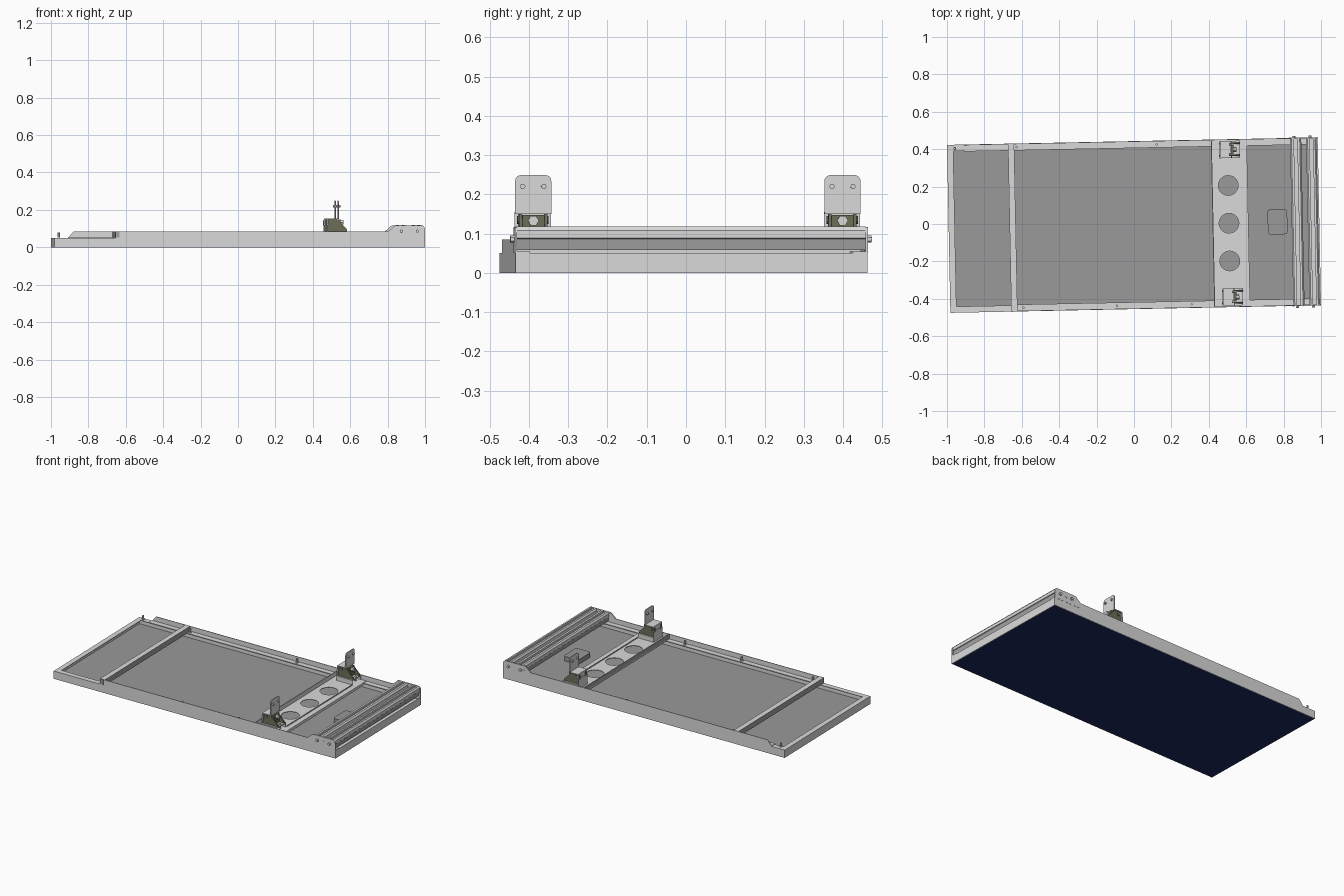
import bpy, bmesh, math
from mathutils import Matrix, Vector

if "Cube" in bpy.data.objects:
    bpy.data.objects.remove(bpy.data.objects["Cube"])

# The whole assembly is turned slightly about z
PLACE = Matrix.Translation((0, -0.006, 0)) @ Matrix.Rotation(0.0202, 4, 'Z')
L, W = 0.991, 0.449          # half length, half width
T = 0.004                    # sheet thickness


def mat(name, c):
    m = bpy.data.materials.new(name)
    m.diffuse_color = (*c, 1)
    m.use_nodes = True
    m.node_tree.nodes["Principled BSDF"].inputs["Base Color"].default_value = m.diffuse_color
    return m


METAL = mat("light_metal", (0.70, 0.70, 0.70))
BACK = mat("grey_backsheet", (0.32, 0.32, 0.32))
GREY = mat("mid_grey_metal", (0.36, 0.36, 0.36))
NAVY = mat("navy_glass", (0.013, 0.020, 0.115))
OLIVE = mat("olive_hinge", (0.15, 0.16, 0.10))


def finish(name, bm, m):
    bmesh.ops.recalc_face_normals(bm, faces=bm.faces)
    me = bpy.data.meshes.new(name)
    bm.to_mesh(me)
    bm.free()
    me.transform(PLACE)
    me.materials.append(m)
    ob = bpy.data.objects.new(name, me)
    bpy.context.collection.objects.link(ob)
    return ob


def second_colour(ob, m, rule):
    """Give a second material to the faces that meet a rule."""
    ob.data.materials.append(m)
    for p in ob.data.polygons:
        if rule(p):
            p.material_index = 1


def boxes(name, m, *spans):
    """One object from boxes given as (x0, x1, y0, y1, z0, z1)."""
    bm = bmesh.new()
    for x0, x1, y0, y1, z0, z1 in spans:
        mx = Matrix.Translation(((x0 + x1) / 2, (y0 + y1) / 2, (z0 + z1) / 2))
        mx = mx @ Matrix.Diagonal((x1 - x0, y1 - y0, z1 - z0, 1))
        bmesh.ops.create_cube(bm, size=1, matrix=mx)
    return finish(name, bm, m)


def extrude(name, m, pts, axis, a, b):
    """Extrude a profile: (x, z) along y, (y, z) along x, (x, y) along z."""
    put = {'x': lambda p, t: (t, *p), 'y': lambda p, t: (p[0], t, p[1]),
           'z': lambda p, t: (*p, t)}[axis]
    bm = bmesh.new()
    f = bm.faces.new([bm.verts.new(put(p, a)) for p in pts])
    r = bmesh.ops.extrude_face_region(bm, geom=[f])
    vs = [g for g in r['geom'] if isinstance(g, bmesh.types.BMVert)]
    bmesh.ops.translate(bm, verts=vs, vec=Vector(put((0, 0), b - a)))
    # the starting face is kept as the closing cap
    return finish(name, bm, m)


def rods(name, m, axis, r, length, centres, sides=8):
    rot = {'x': Matrix.Rotation(math.pi / 2, 4, 'Y'),
           'y': Matrix.Rotation(math.pi / 2, 4, 'X'), 'z': Matrix()}[axis]
    bm = bmesh.new()
    for c in centres:
        bmesh.ops.create_cone(bm, cap_ends=True, segments=sides, radius1=r, radius2=r,
                              depth=length, matrix=Matrix.Translation(c) @ rot)
    return finish(name, bm, m)


def arc(cx, cy, r, a0, a1, n=5):
    return [(cx + r * math.cos(math.radians(a0 + (a1 - a0) * i / n)),
             cy + r * math.sin(math.radians(a0 + (a1 - a0) * i / n))) for i in range(n + 1)]


def rounded(x0, x1, y0, y1, r):
    return (arc(x1 - r, y0 + r, r, -90, 0) + arc(x1 - r, y1 - r, r, 0, 90)
            + arc(x0 + r, y1 - r, r, 90, 180) + arc(x0 + r, y0 + r, r, 180, 270))


# Panel laminate
boxes("glass_face", NAVY, (-L + T, L - T, -W + T, W - T, 0, 0.005))
boxes("backsheet", BACK, (-L + T, L - T, -W + T, W - T, 0.005, 0.01))

# Panel frame: thin walls with an inward lip on top
lip = 0.033
boxes("panel_frame", METAL,
      (-L, L, -W, -W + T, 0, 0.05), (-L, L, W - T, W, 0, 0.05),
      (-L, -L + T, -W + T, W - T, 0, 0.05), (L - T, L, -W + T, W - T, 0, 0.05),
      (-L + T, L - T, -W + T, -W + lip, 0.046, 0.05),
      (-L + T, L - T, W - lip, W - T, 0.046, 0.05),
      (-L + T, -L + lip, -W + lip, W - lip, 0.046, 0.05),
      (L - lip, L - T, -W + lip, W - lip, 0.046, 0.05))

# Angle rails along both long sides, one longer than the other
for side, start, tag in ((1, -0.9, "back"), (-1, -0.665, "front")):
    cut = 0.03 if side > 0 else 0
    wall = [(start, 0.05), (0.99, 0.05), (0.99, 0.085), (start + cut, 0.085)]
    extrude(tag + "_rail_wall", METAL, wall, 'y', side * (W - T), side * W)
    y0, y1 = sorted((side * (W - 0.037), side * (W - T)))
    boxes(tag + "_rail_flange", METAL, (start, 0.99, y0, y1, 0.05, 0.054))

    # Upright bolts standing on the flange
    xs = (-0.95, -0.62, 0.13) if side > 0 else (-0.6, -0.1, 0.3)
    rods(tag + "_rail_bolts", METAL, 'z', 0.006, 0.027,
         [(x, side * (W - 0.02), 0.066) for x in xs])
    rods(tag + "_rail_nuts", METAL, 'z', 0.009, 0.006,
         [(x, side * (W - 0.02), 0.057) for x in xs], 6)

    # Rounded end plate holding the two end beams
    plate = [(0.795, 0.05), (0.99, 0.05)] + arc(0.97, 0.097, 0.02, 0, 90)
    plate += arc(0.838, 0.097, 0.02, 90, 140) + [(0.795, 0.085)]
    extrude(tag + "_end_plate", METAL, plate, 'y', side * (W - 0.005), side * (W + 0.001))
    rods(tag + "_end_plate_bolts", METAL, 'y', 0.009, 0.022,
         [(x, side * W, 0.086) for x in (0.865, 0.95)], 6)
    rods(tag + "_end_plate_rivets", METAL, 'y', 0.007, 0.004,
         [(x, side * W, 0.086) for x in (0.845, 0.905)])

# Square cross bar, darker on its upright faces
bar = boxes("cross_bar", METAL, (-0.665, -0.632, -W + T, W - T, 0.05, 0.085))
bar_ends = boxes("cross_bar_end", GREY, (-0.6655, -0.642, -W - 0.001, -W + T, 0.051, 0.0855))
second_colour(bar, GREY, lambda p: p.normal.z < 0.5)

# Perforated cross plate with turned-up edges
web = boxes("cross_plate", METAL, (0.42, 0.612, -W + 0.01, W - 0.01, 0.054, 0.058))
cutter = rods("hole_cutter", METAL, 'z', 0.053, 0.1,
              [(0.508, v, 0.056) for v in (-0.202, 0, 0.202)], 20)
cutter.hide_render = True
cutter.hide_viewport = True
mod = web.modifiers.new("holes", 'BOOLEAN')
mod.object = cutter
mod.solver = 'EXACT'
edges = boxes("cross_plate_edges", METAL,
              (0.42, 0.425, -W + T, W - T, 0.05, 0.085),
              (0.575, 0.579, -0.345, 0.345, 0.058, 0.064),
              (0.608, 0.612, -W + 0.037, W - 0.037, 0.04, 0.058))
second_colour(edges, GREY, lambda p: p.normal.x < -0.5 and p.center.x < 0.5)

# Junction box on the backsheet
extrude("junction_box", BACK, rounded(0.715, 0.82, -0.065, 0.07, 0.015), 'z', 0.01, 0.04)

# Two grooved end beams, darker along the lower half
for x, h, tag in ((0.873, 0.030, "inner"), (0.957, 0.028, "outer")):
    half = [(h - 0.005, 0.058), (h - 0.003, 0.086), (h, 0.089), (h, 0.108),
            (h - 0.008, 0.118), (0.009, 0.118), (0.009, 0.106)]
    prof = [(x + a, z) for a, z in half] + [(x - a, z) for a, z in reversed(half)]
    beam = extrude(tag + "_end_beam", METAL, prof, 'y', -W + 0.005, W - 0.005)
    second_colour(beam, GREY, lambda p: p.center.z < 0.0885 and abs(p.normal.y) < 0.5)

# Mounting hinges, one on each side
for side, tag in ((1, "back"), (-1, "front")):
    c = side * 0.394
    boxes(tag + "_hinge_seat", METAL,
          (0.465, 0.575, c - 0.046, c + 0.046, 0.082, 0.087),
          (0.465, 0.47, c - 0.046, c + 0.046, 0.058, 0.125),
          (0.47, 0.575, c - 0.046, c - 0.042, 0.058, 0.082),
          (0.47, 0.575, c + 0.042, c + 0.046, 0.058, 0.082))
    cheek = [(0.47, 0.087), (0.575, 0.087), (0.572, 0.098), (0.52, 0.150),
             (0.475, 0.150), (0.463, 0.143), (0.463, 0.125)]
    for s in (-1, 1):
        extrude(tag + "_hinge_cheek", OLIVE, cheek, 'y', c + s * 0.028, c + s * 0.036)
    boxes(tag + "_hinge_block", OLIVE, (0.475, 0.54, c - 0.028, c + 0.028, 0.087, 0.148))
    rods(tag + "_hinge_pin", OLIVE, 'y', 0.01, 0.08, [(0.49, c, 0.135)], 10)
    rods(tag + "_hinge_bolt", METAL, 'x', 0.014, 0.03, [(0.54, c, 0.133)], 6)
    rods(tag + "_hinge_stud", METAL, 'z', 0.006, 0.03, [(0.565, c, 0.08)])

    # Upright rounded plate with its foot and bolts
    tab = [(c - 0.046, 0.150), (c + 0.046, 0.150)]
    tab += arc(c + 0.031, 0.234, 0.015, 0, 90) + arc(c - 0.031, 0.234, 0.015, 90, 180)
    extrude(tag + "_upright_plate", METAL, tab, 'x', 0.525, 0.530)
    boxes(tag + "_upright_foot", METAL, (0.468, 0.53, c - 0.046, c + 0.046, 0.15, 0.155),
          (0.468, 0.474, c - 0.046, c + 0.046, 0.118, 0.15))
    rods(tag + "_upright_bolts", METAL, 'x', 0.007, 0.024,
         [(0.5275, c + d, 0.22) for d in (-0.027, 0.027)], 6)
